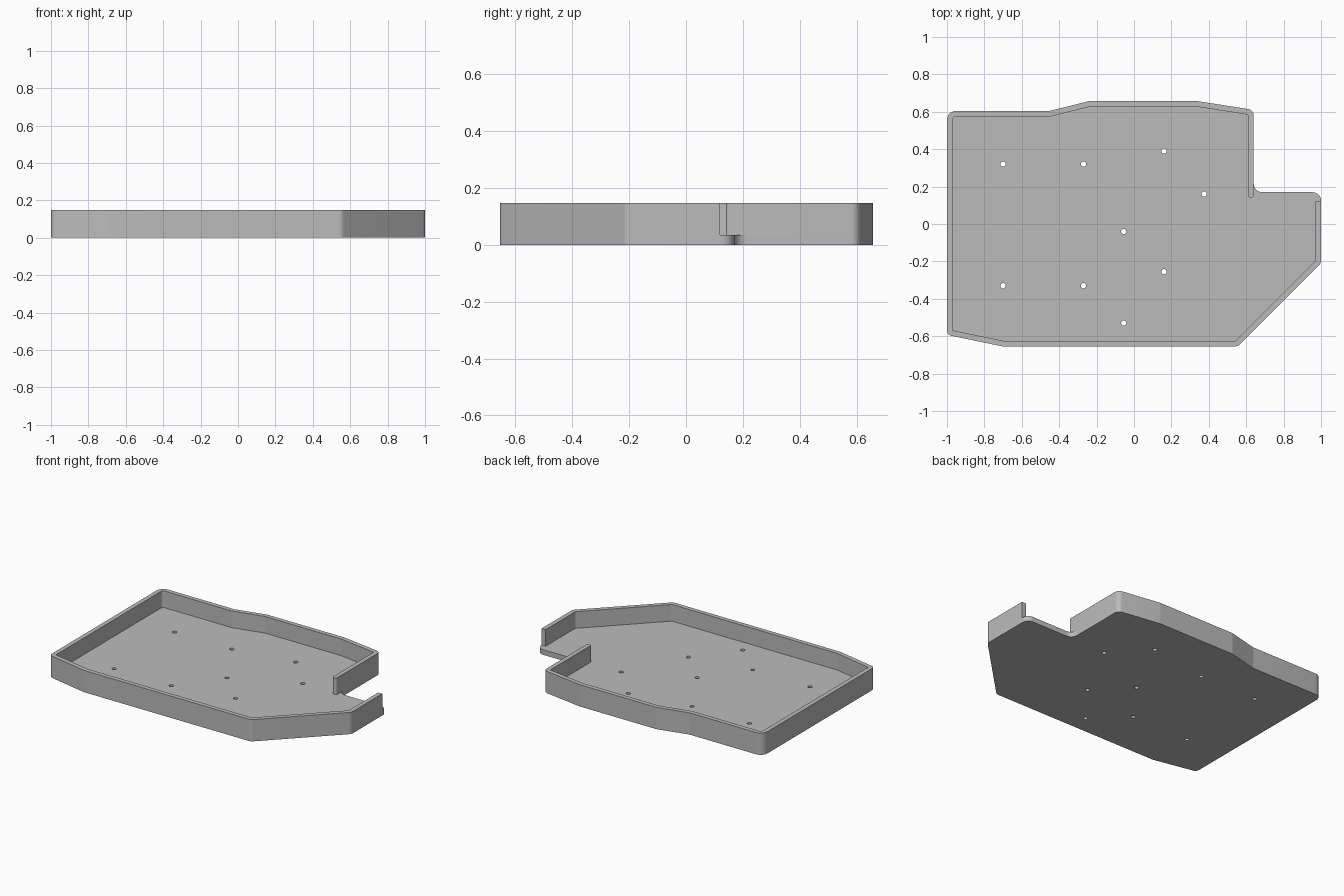
import bpy
import bmesh
import math
from mathutils import Vector

cube = bpy.data.objects.get("Cube")
if cube:
    bpy.data.objects.remove(cube, do_unlink=True)

HEIGHT = 0.148
FLOOR = 0.035
WALL = 0.03

grey = bpy.data.materials.new("plain_grey")
grey.use_nodes = True
colour = (0.5, 0.5, 0.5, 1)
grey.diffuse_color = colour
grey.node_tree.nodes["Principled BSDF"].inputs["Base Color"].default_value = colour


def fillet(corners, steps=8):
    """Round each (x, y, radius) corner of a closed outline."""
    points = []
    for i, (x, y, r) in enumerate(corners):
        p = Vector((x, y))
        if r <= 0:
            points.append(p)
            continue
        a = (Vector(corners[i - 1][:2]) - p).normalized()
        b = (Vector(corners[(i + 1) % len(corners)][:2]) - p).normalized()
        half = a.angle(b) / 2
        centre = p + (a + b).normalized() * r / math.sin(half)
        start = p + a * r / math.tan(half) - centre
        end = p + b * r / math.tan(half) - centre
        sweep = start.angle_signed(end)
        for k in range(steps + 1):
            t = -sweep * k / steps
            points.append(centre + Vector((
                start.x * math.cos(t) - start.y * math.sin(t),
                start.x * math.sin(t) + start.y * math.cos(t))))
    return points


def inset(path, distance):
    """Mitred offset of an open path towards its left side."""
    result = []
    for i, (x, y, r) in enumerate(path):
        p = Vector((x, y))
        before = p - Vector(path[i - 1][:2]) if i > 0 else None
        after = Vector(path[i + 1][:2]) - p if i < len(path) - 1 else None
        sides = [Vector((-d.y, d.x)).normalized() for d in (before, after) if d]
        mitre = sum(sides, Vector((0, 0))).normalized()
        q = p + mitre * distance / mitre.dot(sides[0])
        result.append((q.x, q.y, max(r - distance, 0)))
    return result


def extrude_outline(name, outlines, bottom, top):
    """Filled flat outlines (inner ones become holes) extruded in z."""
    curve = bpy.data.curves.new(name, "CURVE")
    curve.dimensions = "2D"
    curve.fill_mode = "BOTH"
    curve.extrude = (top - bottom) / 2
    for outline in outlines:
        spline = curve.splines.new("POLY")
        spline.points.add(len(outline) - 1)
        for point, co in zip(spline.points, outline):
            point.co = (co.x, co.y, 0, 1)
        spline.use_cyclic_u = True
    obj = bpy.data.objects.new(name, curve)
    bpy.context.collection.objects.link(obj)
    bpy.ops.object.select_all(action="DESELECT")
    obj.select_set(True)
    bpy.context.view_layer.objects.active = obj
    bpy.ops.object.convert(target="MESH")
    obj = bpy.context.object
    bm = bmesh.new()
    bm.from_mesh(obj.data)
    bmesh.ops.translate(bm, verts=bm.verts, vec=(0, 0, (top + bottom) / 2))
    bmesh.ops.remove_doubles(bm, verts=bm.verts, dist=0.0001)
    bmesh.ops.recalc_face_normals(bm, faces=bm.faces)
    bm.to_mesh(obj.data)
    bm.free()
    obj.data.materials.clear()
    obj.data.materials.append(grey)
    bpy.ops.object.shade_smooth_by_angle(angle=math.radians(30))
    return obj


# Corners shared by the floor and the wall, anticlockwise from the back right
shared = [
    (0.64, 0.61, 0.035), (0.34, 0.657, 0.04), (-0.24, 0.657, 0.04),
    (-0.45, 0.605, 0.04), (-1, 0.605, 0.05), (-1, -0.593, 0.03),
    (-0.7, -0.655, 0.04), (0.555, -0.655, 0.04), (1, -0.21, 0.04),
]

# Floor plate with the open corner notch and screw holes
floor_outline = fillet(shared + [(1, 0.17, 0.045), (0.64, 0.17, 0.045)])
holes = [(-0.7, 0.32), (-0.27, 0.32), (0.16, 0.39), (0.375, 0.16),
         (-0.055, -0.04), (0.16, -0.255), (-0.27, -0.33), (-0.7, -0.33),
         (-0.055, -0.53)]
circles = [[Vector((x + 0.014 * math.cos(k * math.tau / 24),
                    y + 0.014 * math.sin(k * math.tau / 24))) for k in range(24)]
           for x, y in holes]
extrude_outline("floor_plate", [floor_outline] + circles, 0, FLOOR)

# Perimeter wall, left open at the notch, with one rounded end
outer = [(0.64, 0.14, 0)] + shared + [(1, 0.12, 0)]
inner = inset(outer, WALL)
end_radius = WALL * 0.49
outer[0] = (*outer[0][:2], end_radius)
inner[0] = (*inner[0][:2], end_radius)
# Only the back left inner corner keeps a visible rounding
extrude_outline("perimeter_wall", [fillet(outer + inner[::-1])], FLOOR, HEIGHT)
